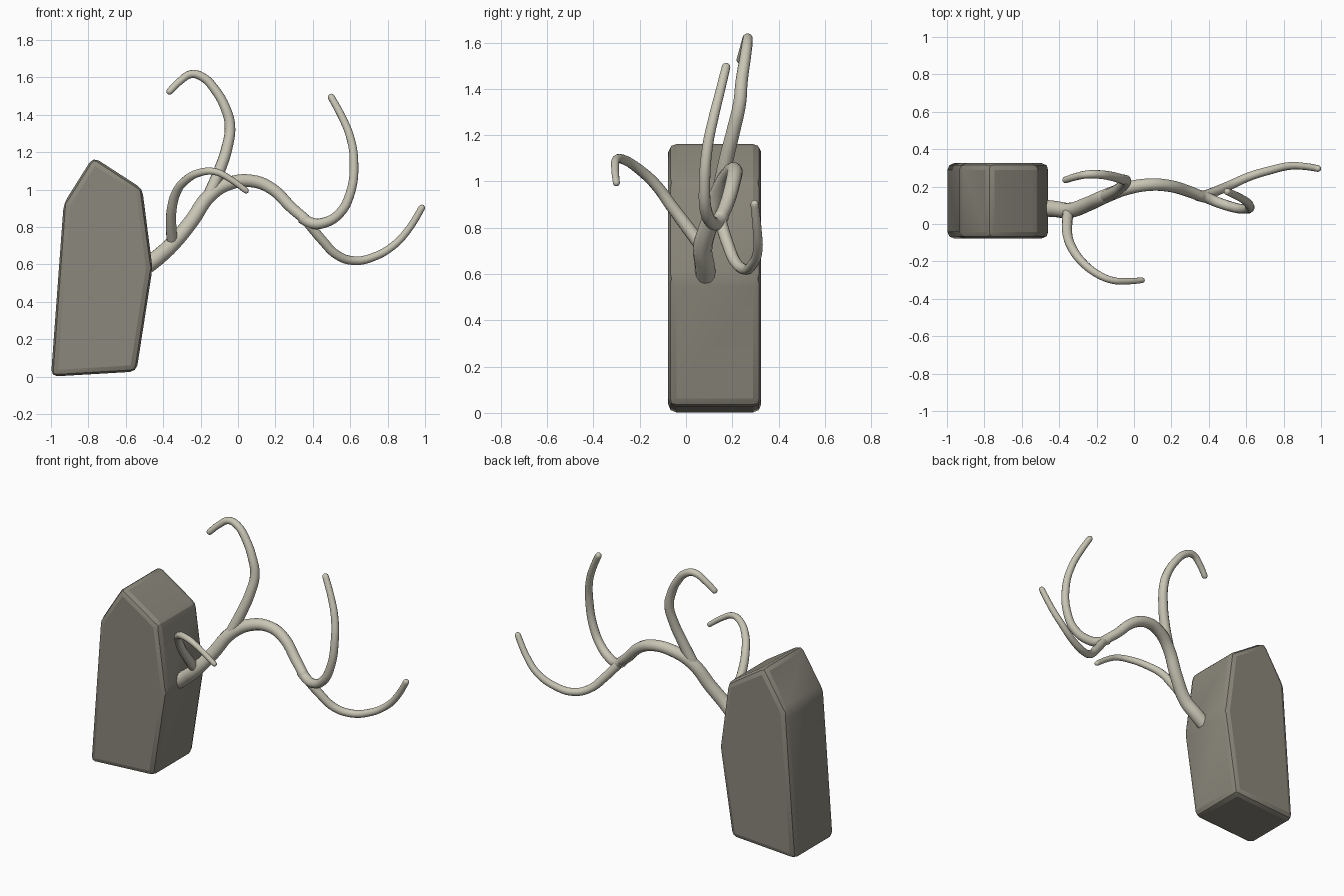
import bpy, bmesh, math
from mathutils import Vector

if "Cube" in bpy.data.objects:
    bpy.data.objects.remove(bpy.data.objects["Cube"])


def activate(ob):
    bpy.ops.object.select_all(action='DESELECT')
    ob.select_set(True)
    bpy.context.view_layer.objects.active = ob


def branch(name, pts, r0, r1):
    # tapered tube through the points, closed with a rounded tip
    pts = [Vector(p) for p in pts]
    n = len(pts) - 1
    radii = [r0 + (r1 - r0) * i / n for i in range(n + 1)]
    d = (pts[-1] - pts[-2]).normalized()
    tip = pts[-1] - d * r1
    pts[-1] = tip
    for a in (30, 60, 85):
        t = math.radians(a)
        pts.append(tip + d * r1 * math.sin(t))
        radii.append(r1 * math.cos(t))
    cu = bpy.data.curves.new(name, 'CURVE')
    cu.dimensions = '3D'
    cu.bevel_depth = 1.0
    cu.bevel_resolution = 4
    cu.resolution_u = 6
    cu.use_fill_caps = True
    sp = cu.splines.new('BEZIER')
    sp.bezier_points.add(len(pts) - 1)
    for bp, p, r in zip(sp.bezier_points, pts, radii):
        bp.co, bp.radius = p, r
        bp.handle_left_type = bp.handle_right_type = 'AUTO'
    ob = bpy.data.objects.new(name, cu)
    bpy.context.collection.objects.link(ob)
    activate(ob)
    bpy.ops.object.convert(target='MESH')
    bpy.ops.object.shade_smooth_by_angle(angle=math.radians(50))
    ob = bpy.context.object
    ob.name = name
    mat(ob, bark)
    return ob


def mat(ob, m):
    ob.data.materials.clear()
    ob.data.materials.append(m)


def colour(name, rgb):
    m = bpy.data.materials.new(name)
    m.diffuse_color = (*rgb, 1)
    m.use_nodes = True
    m.node_tree.nodes["Principled BSDF"].inputs["Base Color"].default_value = m.diffuse_color
    return m


bark = colour("bark", (0.58, 0.56, 0.46))
stone = colour("stone", (0.26, 0.245, 0.20))

# stone block: profile extruded in y, edges softened
profile = [(-1.0, 0.0), (-0.543, 0.027), (-0.457, 0.58),
           (-0.512, 1.005), (-0.775, 1.175), (-0.932, 0.925)]
bm = bmesh.new()
face = bm.faces.new([bm.verts.new((x, -0.077, z)) for x, z in profile])
ext = bmesh.ops.extrude_face_region(bm, geom=[face])
bmesh.ops.translate(bm, vec=(0, 0.402, 0),
                    verts=[v for v in ext["geom"] if isinstance(v, bmesh.types.BMVert)])
bmesh.ops.recalc_face_normals(bm, faces=bm.faces)
bmesh.ops.bevel(bm, geom=bm.edges[:], offset=0.035, segments=2, profile=0.5, affect='EDGES')
me = bpy.data.meshes.new("stone_block")
bm.to_mesh(me)
bm.free()
rock = bpy.data.objects.new("stone_block", me)
bpy.context.collection.objects.link(rock)
mat(rock, stone)
activate(rock)
bpy.ops.object.shade_smooth_by_angle(angle=math.radians(20))

# main limb growing out of the stone, ending in the upright right fork
branch("main_limb", [(-0.485, 0.085, 0.595), (-0.42, 0.08, 0.645), (-0.35, 0.072, 0.71),
                     (-0.25, 0.105, 0.83), (-0.15, 0.15, 0.97), (-0.04, 0.19, 1.035),
                     (0.08, 0.21, 1.045), (0.18, 0.205, 1.005), (0.29, 0.175, 0.90),
                     (0.38, 0.14, 0.825)], 0.045, 0.029)
branch("upright_fork", [(0.34, 0.155, 0.85), (0.39, 0.14, 0.822), (0.45, 0.115, 0.82),
                        (0.54, 0.087, 0.87), (0.60, 0.08, 0.98), (0.62, 0.093, 1.15),
                        (0.60, 0.12, 1.28), (0.56, 0.145, 1.38), (0.49, 0.177, 1.51)],
       0.031, 0.019)
# low fork reaching right
branch("right_fork", [(0.36, 0.145, 0.84), (0.45, 0.18, 0.73), (0.53, 0.215, 0.65),
                      (0.62, 0.255, 0.62), (0.72, 0.285, 0.638), (0.83, 0.31, 0.70),
                      (0.91, 0.308, 0.785), (0.992, 0.295, 0.917)], 0.027, 0.018)
# hooked top branch
branch("top_branch", [(-0.15, 0.15, 0.98), (-0.10, 0.175, 1.10), (-0.06, 0.205, 1.22),
                      (-0.043, 0.232, 1.34), (-0.065, 0.24, 1.43), (-0.12, 0.255, 1.53),
                      (-0.19, 0.265, 1.602), (-0.25, 0.265, 1.617), (-0.31, 0.253, 1.58),
                      (-0.378, 0.232, 1.513)], 0.033, 0.018)
# branch curling to the front
branch("front_branch", [(-0.35, 0.075, 0.71), (-0.358, 0.0, 0.81), (-0.355, -0.06, 0.89),
                        (-0.33, -0.13, 0.985), (-0.28, -0.2, 1.05), (-0.20, -0.265, 1.092),
                        (-0.12, -0.30, 1.095), (-0.04, -0.306, 1.055), (0.055, -0.30, 0.985)],
       0.030, 0.015)
